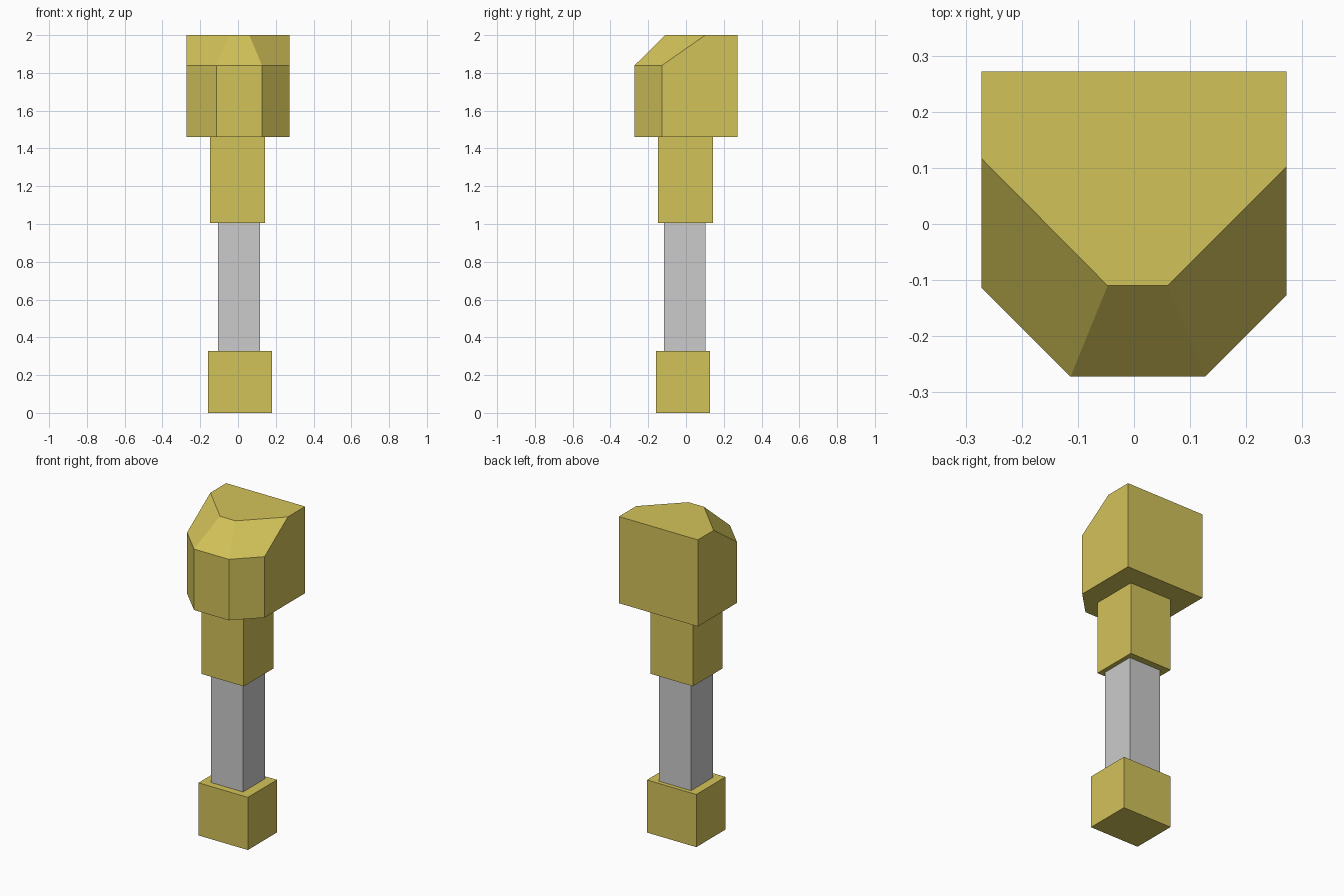
import bpy
import bmesh

if "Cube" in bpy.data.objects:
    bpy.data.objects.remove(bpy.data.objects["Cube"])

yellow = bpy.data.materials.new("yellow")
yellow.diffuse_color = (0.65, 0.54, 0.10, 1)
yellow.use_nodes = True
yellow.node_tree.nodes["Principled BSDF"].inputs["Base Color"].default_value = yellow.diffuse_color


def loft(name, rings, material=None):
    """Stack rings of (outline, height) into a closed flat-faced solid."""
    bm = bmesh.new()
    loops = [[bm.verts.new((x, y, z)) for x, y in outline] for outline, z in rings]
    n = len(loops[0])
    for low, high in zip(loops, loops[1:]):
        for i in range(n):
            j = (i + 1) % n
            bm.faces.new((low[i], low[j], high[j], high[i]))
    bm.faces.new(loops[0][::-1])
    bm.faces.new(loops[-1])
    bmesh.ops.recalc_face_normals(bm, faces=bm.faces)
    mesh = bpy.data.meshes.new(name)
    bm.to_mesh(mesh)
    bm.free()
    obj = bpy.data.objects.new(name, mesh)
    bpy.context.collection.objects.link(obj)
    if material:
        mesh.materials.append(material)
    return obj


def block(name, x0, x1, y0, y1, z0, z1, material=None):
    outline = [(x0, y0), (x1, y0), (x1, y1), (x0, y1)]
    return loft(name, [(outline, z0), (outline, z1)], material)


# Handle: pommel, grip and collar
block("pommel", -0.16, 0.18, -0.16, 0.127, 0, 0.328, yellow)
block("grip", -0.106, 0.116, -0.116, 0.102, 0.328, 1.005)
block("collar", -0.148, 0.143, -0.148, 0.143, 1.005, 1.46, yellow)

# Head: cut front corners, with the front top edges sloped back
H = 0.272
body = [(-0.113, -H), (0.127, -H), (H, -0.127), (H, H), (-H, H), (-H, -0.113)]
top = [(-0.047, -0.11), (0.06, -0.11), (H, 0.102), (H, H), (-H, H), (-H, 0.117)]
loft("head", [(body, 1.46), (body, 1.84), (top, 2.0)], yellow)
